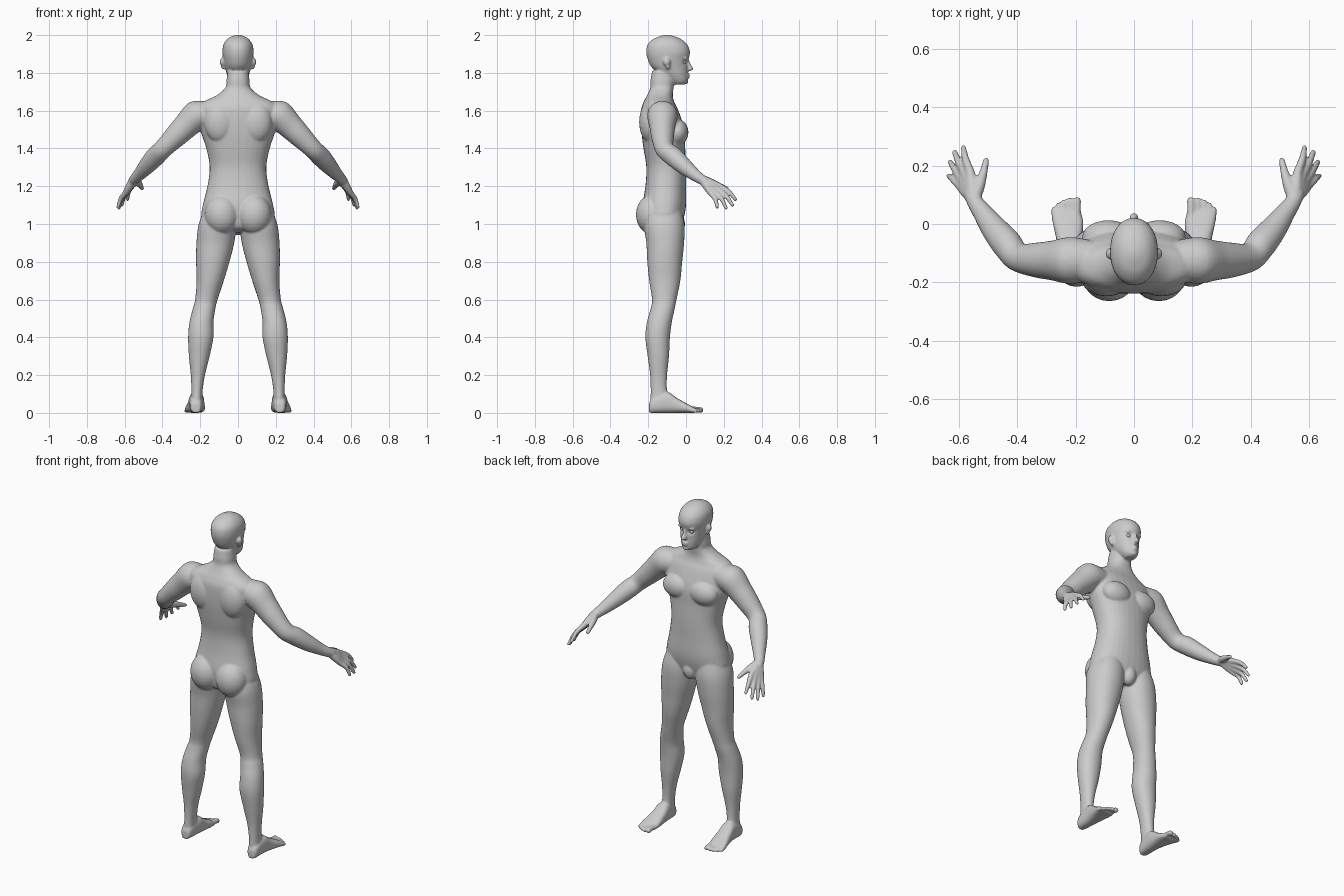
import bpy, bmesh, math
from mathutils import Vector, Matrix

bm = bmesh.new()
N = 32


def catmull(rows, steps=5):
    out = []
    for i in range(len(rows) - 1):
        a, b = rows[max(i - 1, 0)], rows[i]
        c, d = rows[i + 1], rows[min(i + 2, len(rows) - 1)]
        for k in range(steps):
            t = k / steps
            out.append([0.5 * (2 * q + (r - p) * t + (2 * p - 5 * q + 4 * r - s) * t * t
                               + (3 * q - p - 3 * r + s) * t ** 3) for p, q, r, s in zip(a, b, c, d)])
    return out + [list(rows[-1])]


def loft(rows, power=2.0, sides=(1,), shape=None):
    """Skin rings given as (centre, u axis, v axis), 9 numbers each."""
    rows = catmull(rows)
    sp = lambda c: math.copysign(abs(c) ** (2 / power), c)
    for s in sides:
        rings = []
        for r in rows:
            c, u, v = Vector(r[:3]), Vector(r[3:6]), Vector(r[6:])
            ring = []
            for k in range(N):
                a = 2 * math.pi * k / N
                p = c + u * sp(math.cos(a)) + v * sp(math.sin(a))
                if shape:
                    p = shape(p)
                ring.append(bm.verts.new((p.x * s, p.y, p.z)))
            rings.append(ring)
        for a, b in zip(rings, rings[1:]):
            for k in range(N):
                bm.faces.new((a[k], a[(k + 1) % N], b[(k + 1) % N], b[k]))
        bm.faces.new(rings[0][::-1])
        bm.faces.new(rings[-1])


def column(rows, **kw):
    """Horizontal rings: z, x min, x max, y back, y front."""
    loft([((a + b) / 2, (c + d) / 2, z, (b - a) / 2, 0, 0, 0, (d - c) / 2, 0)
          for z, a, b, c, d in rows], **kw)


def ball(x, y, z, rx, ry, rz, sides=(1, -1)):
    for s in sides:
        bmesh.ops.create_uvsphere(bm, u_segments=24, v_segments=14, radius=1,
                                  matrix=Matrix.Translation((x * s, y, z)) @ Matrix.Diagonal((rx, ry, rz, 1)))


def limb(pts):
    """Round tube through x, y, z, radius points, on both sides, with ball ends."""
    rows = []
    for i, p in enumerate(pts):
        t = Vector(pts[min(i + 1, len(pts) - 1)][:3]) - Vector(pts[max(i - 1, 0)][:3])
        u = t.cross(Vector((0, 0, 1))).normalized() * p[3]
        v = u.cross(t).normalized() * p[3]
        rows.append((*p[:3], *u, *v))
    loft(rows, sides=(1, -1))
    for p in (pts[0], pts[-1]):
        ball(*p[:3], p[3], p[3], p[3])


# Torso and neck
torso = [(.955, .05, -.16, -.06), (.98, .12, -.21, -.03), (1.03, .19, -.225, -.012),
         (1.10, .186, -.23, 0), (1.2, .162, -.215, 0), (1.3, .15, -.21, 0), (1.4, .168, -.225, -.004),
         (1.5, .2, -.237, -.008), (1.6, .215, -.238, -.04), (1.645, .185, -.225, -.062),
         (1.68, .115, -.207, -.07), (1.72, .068, -.19, -.066), (1.76, .061, -.188, -.06), (1.81, .055, -.18, -.06)]
column([(z, -w, w, b, f) for z, w, b, f in torso], power=2.25)
ball(.085, -.18, 1.05, .092, .085, .105)       # buttocks
ball(.088, -.045, 1.485, .09, .058, .07)       # chest
ball(.095, -.19, 1.54, .085, .058, .11)        # shoulder blades
ball(0, -.05, 1.0, .045, .045, .06, (1,))      # groin

# Legs
column([(1.10, .02, .17, -.2, -.03), (1.0, .008, .208, -.222, -.008), (.9, .02, .22, -.21, -.01),
        (.8, .045, .222, -.205, -.02), (.7, .075, .219, -.195, -.03), (.6, .108, .227, -.18, -.05),
        (.55, .12, .24, -.188, -.06), (.48, .13, .257, -.207, -.075), (.4, .13, .264, -.215, -.085),
        (.3, .15, .26, -.203, -.09), (.2, .175, .25, -.19, -.1), (.12, .187, .247, -.187, -.1),
        (.06, .188, .25, -.188, -.08), (.03, .192, .25, -.18, -.08)], power=2.1, sides=(1, -1))

# Feet: y, x centre, half width, top
feet = [(-.195, .222, .018, .05), (-.175, .222, .032, .08), (-.1, .22, .04, .11), (-.05, .222, .045, .08),
        (0, .226, .052, .052), (.03, .23, .052, .036), (.048, .23, .046, .026)]
loft([(x, y, h / 2, w, 0, 0, 0, 0, h / 2) for y, x, w, h in feet], power=2.6, sides=(1, -1))
for x, y, r in ((.196, .078, .015), (.22, .08, .0115), (.24, .074, .011), (.258, .064, .0105), (.274, .05, .0105)):
    limb([(.98 * x + .004, .02, r + .006, r), (x, y - .02, r + .004, r * .9), (x, y, r, r)])

# Arms
limb([(.15, -.125, 1.58, .07), (.22, -.125, 1.573, .08), (.28, -.125, 1.515, .068), (.34, -.123, 1.455, .059),
      (.4, -.112, 1.395, .05), (.435, -.07, 1.36, .052), (.48, -.015, 1.31, .045), (.52, .04, 1.265, .034),
      (.545, .075, 1.24, .028), (.558, .1, 1.225, .025)])

# Hands: knuckle and fingertip of each finger, palm bone first
fingers = [((.562, .178, 1.2), (.585, .262, 1.13)), ((.578, .168, 1.183), (.615, .246, 1.1)),
           ((.59, .152, 1.17), (.63, .212, 1.085)), ((.598, .132, 1.162), (.635, .165, 1.09))]
for i, (k, t) in enumerate(fingers):
    wrist = Vector((.55, .088, 1.236)).lerp(Vector(k), .1)
    mid = Vector(k).lerp(Vector(t), .5) + Vector((.005, .006, .006))
    limb([(*wrist, .023), (*Vector(k).lerp(wrist, .5), .021), (*k, .0155), (*mid, .0125), (*t, .0095)])
limb([(.545, .095, 1.235, .022), (.53, .135, 1.22, .02), (.517, .175, 1.205, .0145), (.507, .218, 1.188, .0105)])


# Head, with dents for the eye sockets
def sockets(p):
    if p.y > -.06:
        d = ((abs(p.x) - .031) / .017) ** 2 + ((p.z - 1.857) / .012) ** 2
        p.y -= .013 * math.exp(-d)
    return p


head = [(1.738, .026, -.07, -.012), (1.755, .042, -.09, .008), (1.79, .058, -.135, .01), (1.83, .069, -.182, .01),
        (1.87, .077, -.202, .013), (1.91, .082, -.21, .021), (1.95, .077, -.203, .007),
        (1.98, .056, -.172, -.028), (1.995, .03, -.135, -.065), (2.001, .008, -.11, -.09)]
N = 96
column([(z, -w, w, b, f) for z, w, b, f in head], power=2.1, shape=sockets)
N = 32
loft([(0, .008, 1.872, .007, 0, 0, 0, .007, 0), (0, .014, 1.845, .009, 0, 0, 0, .012, 0),
      (0, .021, 1.822, .016, 0, 0, 0, .018, 0), (0, .012, 1.81, .012, 0, 0, 0, .012, 0)])  # nose
ball(0, .007, 1.79, .022, .015, .007, (1,))     # upper lip
ball(0, .006, 1.777, .019, .015, .007, (1,))    # lower lip
ball(0, -.002, 1.753, .02, .014, .014, (1,))    # chin
ball(.03, -.003, 1.878, .026, .014, .007)       # brows
ball(.082, -.102, 1.858, .015, .02, .022)       # ears
ball(.077, -.096, 1.838, .013, .013, .02)       # ear lobes


def finish(name):
    global bm
    bmesh.ops.recalc_face_normals(bm, faces=bm.faces)
    me = bpy.data.meshes.new(name)
    bm.to_mesh(me)
    bm.free()
    for p in me.polygons:
        p.use_smooth = True
    ob = bpy.data.objects.new(name, me)
    bpy.context.collection.objects.link(ob)
    bm = bmesh.new()
    return ob


# Fuse everything into one soft skin
body = finish("body")
rm = body.modifiers.new("fuse", 'REMESH')
rm.mode = 'VOXEL'
rm.voxel_size = .0055
rm.use_smooth_shade = True
sm = body.modifiers.new("soften", 'SMOOTH')
sm.factor = .5
sm.iterations = 5

# Eyes
ball(.031, -.011, 1.857, .012, .012, .010)
finish("eyes")
